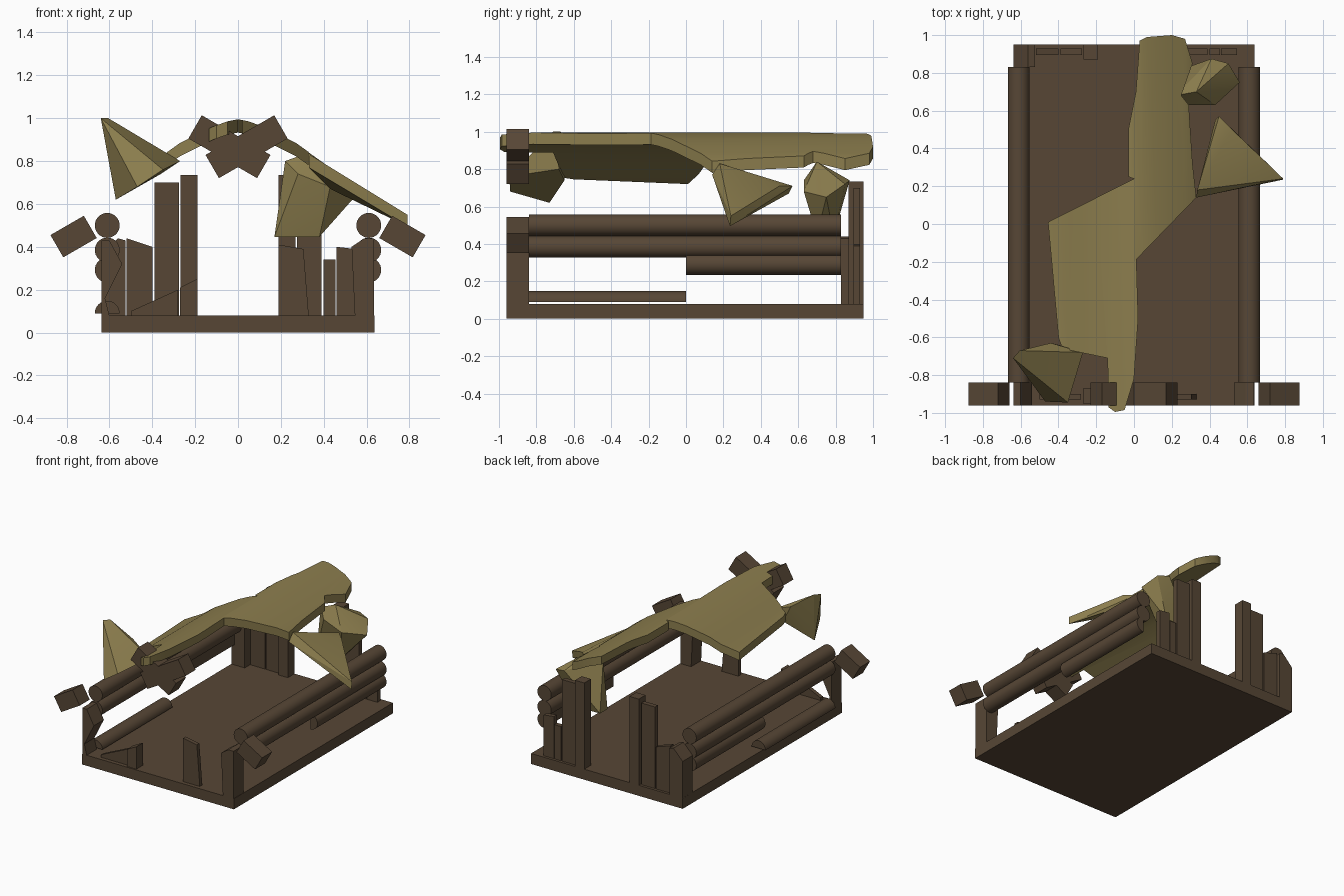
import bpy, bmesh, math
from mathutils import Vector

if "Cube" in bpy.data.objects:
    bpy.data.objects.remove(bpy.data.objects["Cube"])

def material(name, col):
    m = bpy.data.materials.new(name)
    m.diffuse_color = (*col, 1)
    m.use_nodes = True
    m.node_tree.nodes["Principled BSDF"].inputs["Base Color"].default_value = m.diffuse_color
    return m

WOOD = material("dark_wood", (0.095, 0.062, 0.036))
THATCH = material("thatch", (0.26, 0.205, 0.075))

def finish(name, bm, mat):
    bmesh.ops.recalc_face_normals(bm, faces=bm.faces)
    me = bpy.data.meshes.new(name)
    bm.to_mesh(me)
    bm.free()
    me.materials.append(mat)
    for p in me.polygons:
        p.use_smooth = True
    me.set_sharp_from_angle(angle=math.radians(25))
    ob = bpy.data.objects.new(name, me)
    bpy.context.collection.objects.link(ob)
    return ob

def prism(name, pts, y0, y1, mat=WOOD):
    """Extrude a front-view (x, z) outline from y0 to y1."""
    bm = bmesh.new()
    f = bm.faces.new([bm.verts.new((x, y0, z)) for x, z in pts])
    r = bmesh.ops.extrude_face_region(bm, geom=[f])
    for v in r["geom"]:
        if isinstance(v, bmesh.types.BMVert):
            v.co.y = y1
    return finish(name, bm, mat)

def board(name, x0, x1, zl, zr, y0, y1):
    return prism(name, [(x0, .08), (x1, .08), (x1, zr), (x0, zl)], y0, y1)

def log(name, cx, cz, y0, y1, a0=0, a1=360, r=.058):
    n = 32 if a1 - a0 == 360 else 16
    last = n if a1 - a0 == 360 else n + 1
    angs = [math.radians(a0 + (a1 - a0) * i / n) for i in range(last)]
    return prism(name, [(cx + r * math.cos(a), cz + r * math.sin(a)) for a in angs], y0, y1)

def beam(name, cx, cz, length, width, deg):
    a = math.radians(deg)
    u = Vector((math.cos(a), math.sin(a))) * length / 2
    w = Vector((-math.sin(a), math.cos(a))) * width / 2
    c = Vector((cx, cz))
    return prism(name, [tuple(p) for p in (c - u - w, c + u - w, c + u + w, c - u + w)], -.96, -.84)

def hull(name, pts):
    bm = bmesh.new()
    for p in pts:
        bm.verts.new(p)
    r = bmesh.ops.convex_hull(bm, input=bm.verts)
    loose = [v for v in bm.verts if not v.link_faces]
    bmesh.ops.delete(bm, geom=loose, context='VERTS')
    return finish(name, bm, THATCH)

# roof height by distance from the ridge
PROFILE = [(0, .995), (.05, .985), (.12, .96), (.2, .92), (.27, .885), (.34, .835), (.47, .775)]

def roof_z(x):
    x = abs(x)
    for (a, za), (b, zb) in zip(PROFILE, PROFILE[1:]):
        if x <= b:
            return za + (zb - za) * (x - a) / (b - a)
    return PROFILE[-1][1]

def roof(name, outline):
    """Plan outline cut in strips, bent to the roof profile and thickened."""
    bm = bmesh.new()
    bm.faces.new([bm.verts.new((x, y, 0)) for x, y in outline])
    for s in (-1, 1):
        for px, _ in PROFILE:
            bmesh.ops.bisect_plane(bm, geom=bm.verts[:] + bm.edges[:] + bm.faces[:],
                                   plane_co=(s * px, 0, 0), plane_no=(1, 0, 0), dist=1e-5)
    for v in bm.verts:
        v.co.z = roof_z(v.co.x)
    r = bmesh.ops.extrude_face_region(bm, geom=bm.faces[:])
    orig_low = [v for v in r["geom"] if isinstance(v, bmesh.types.BMVert)]
    for v in orig_low:
        v.co.z -= .062
    return finish(name, bm, THATCH)

# floor slab
bm = bmesh.new()
bmesh.ops.create_cube(bm, size=1)
for v in bm.verts:
    v.co = (v.co.x * 1.275, v.co.y * 1.91 - .005, (v.co.z + .5) * .08)
finish("floor_slab", bm, WOOD)

# side wall logs and split remains
for s, side in ((-1, "left"), (1, "right")):
    log(side + "_log_top", s * .61, .5, -.84, .83)
    log(side + "_log_middle", s * .61, .385, -.84, .83)
    log(side + "_log_split", s * .61, .292, 0, .83, *((90, 270) if s < 0 else (-90, 90)))
    beam(side + "_eave_beam", s * .767, .448, .18, .12, -s * 30)
    # crossed rafter ends at the front ridge
    beam(side + "_ridge_rafter", s * .04, .867, .37, .125, s * 30)
    # tall door frame and plank on the back wall
    board(side + "_back_door_post", *sorted((s * .19, s * .268)), .735, .735, .87, .95)
    board(side + "_back_tall_plank", *sorted((s * .275, s * .39)), .7, .7, .895, .93)
log("left_log_stump", -.61, .09, -.84, 0, 0, 180)

# front corner posts
prism("front_right_post", [(.545, .08), (.635, .08), (.635, .44), (.59, .44), (.53, .4)], -.96, -.84)
prism("front_left_post", [(-.637, .08), (-.6, .08), (-.62, .16), (-.54, .32), (-.6, .43), (-.637, .43)],
      -.96, -.84)

# broken front boards
board("front_board_left", -.5, -.28, .1, .2, -.93, -.9)
board("front_door_stump_left", -.27, -.19, .21, .25, -.95, -.87)
prism("front_board_right", [(.19, .08), (.33, .08), (.305, .39), (.19, .41)], -.93, -.9)

# lower back boards and corner
board("back_board_left", -.52, -.4, .44, .4, .895, .93)
board("back_board_right_inner", .4, .455, .34, .34, .895, .93)
board("back_board_right_outer", .46, .545, .4, .39, .895, .93)
prism("back_left_post", [(-.637, .08), (-.525, .08), (-.525, .43), (-.56, .44), (-.637, .36)], .83, .95)

# large remaining roof sheets
roof("roof_back_right", [(0, -.2), (.33, .14), (.31, .32), (.29, .63), (.25, .68), (.31, .85), (.27, .98),
                         (.2, 1), (.07, .99), (.03, .97), (.01, .7), (-.03, .5), (-.03, .25), (0, .24)])
roof("roof_front_left", [(0, .24), (-.455, .01), (-.4, -.6), (-.38, -.66), (-.14, -.71), (-.135, -.97),
                         (-.1, -.995), (-.05, -.985), (0, -.82), (.022, -.5)])

# loose roof fragments
hull("roof_fragment_front", [(-.64, -.71, 1), (-.605, -.67, 1), (-.44, -.63, .88), (-.27, -.68, .8),
                             (-.35, -.945, .76), (-.47, -.94, .68), (-.57, -.73, .62), (-.36, -.65, .74)])
hull("roof_fragment_back", [(.22, .68, .8), (.33, .7, .84), (.41, .875, .74), (.5, .85, .72), (.56, .75, .65),
                            (.43, .63, .68), (.38, .7, .447), (.17, .7, .447), (.17, .79, .447), (.37, .79, .447),
                            (.28, .63, .74)])
hull("roof_fragment_side", [(.33, .14, .77), (.335, .18, .83), (.45, .57, .71), (.52, .5, .71), (.79, .24, .55),
                            (.79, .235, .495), (.43, .55, .67), (.43, .17, .71)])
